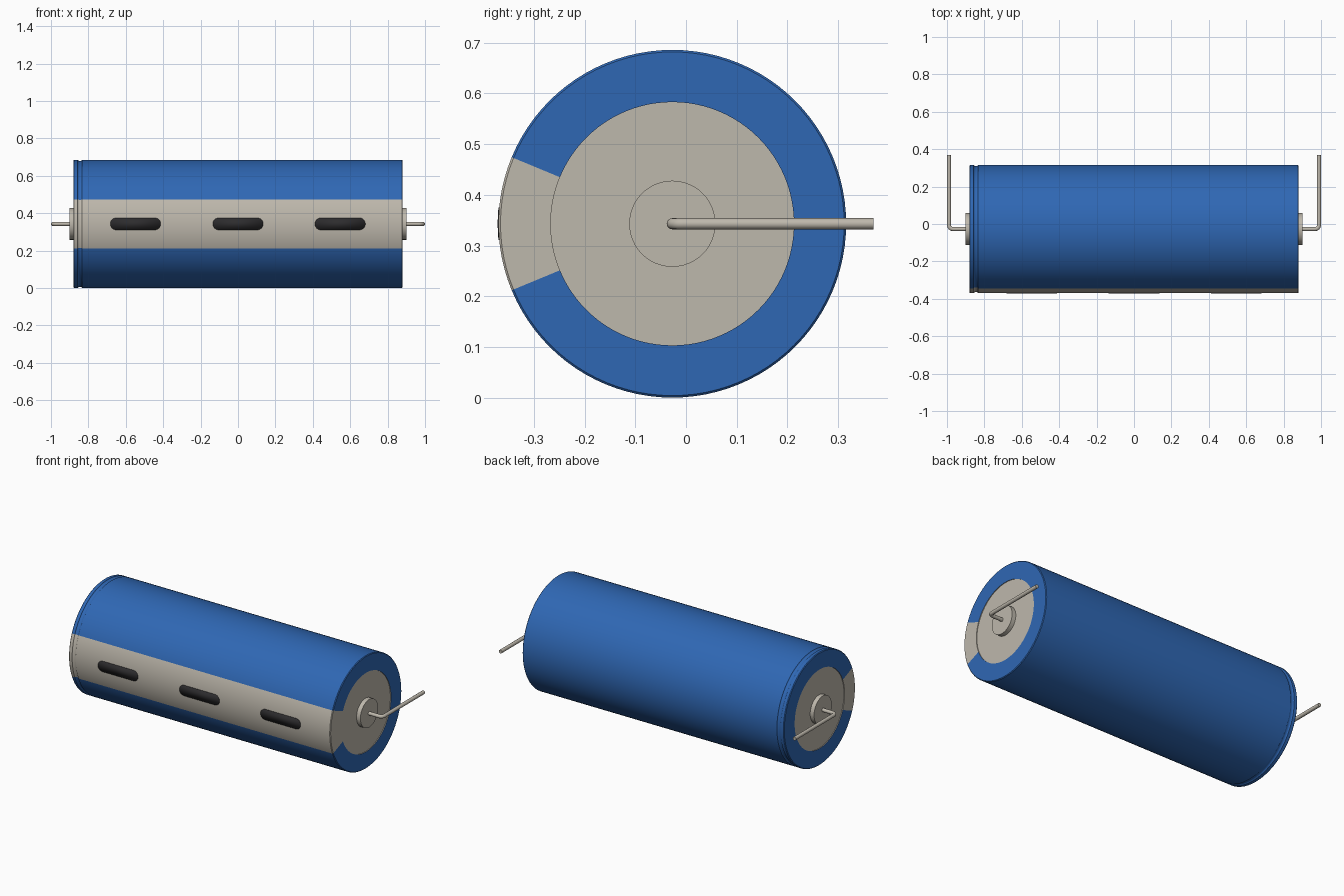
import bpy, bmesh, math
from mathutils import Vector

if "Cube" in bpy.data.objects:
    bpy.data.objects.remove(bpy.data.objects["Cube"])

RADIUS, HALF = 0.343, 0.88
AXIS = Vector((0, -0.027, RADIUS))
STRIPE = math.radians(22.5)
CAP = 0.24


def material(name, rgb):
    m = bpy.data.materials.new(name)
    m.use_nodes = True
    m.diffuse_color = (*rgb, 1)
    m.node_tree.nodes["Principled BSDF"].inputs["Base Color"].default_value = (*rgb, 1)
    return m


blue = material("blue sleeve", (0.028, 0.136, 0.456))
grey = material("warm grey", (0.515, 0.479, 0.413))
black = material("dark mark", (0.026, 0.025, 0.027))


def around(x, r, a):
    """Point at angle a about the long axis; zero faces the front."""
    return AXIS + Vector((x, -r * math.cos(a), r * math.sin(a)))


def finish(name, bm, mats):
    bmesh.ops.recalc_face_normals(bm, faces=bm.faces)
    mesh = bpy.data.meshes.new(name)
    bm.to_mesh(mesh)
    bm.free()
    for m in mats:
        mesh.materials.append(m)
    ob = bpy.data.objects.new(name, mesh)
    bpy.context.collection.objects.link(ob)
    bpy.ops.object.select_all(action="DESELECT")
    ob.select_set(True)
    bpy.context.view_layer.objects.active = ob
    bpy.ops.object.shade_smooth_by_angle(angle=math.radians(35))
    return ob


def lathe(name, profile, mats, seg=96, rule=None):
    """Spin (x, radius) points about the long axis; both ends are closed."""
    bm = bmesh.new()
    rings = [[bm.verts.new(around(x, r, math.tau * i / seg)) for i in range(seg)]
             for x, r in profile]
    for a, b in zip(rings, rings[1:]):
        for i in range(seg):
            j = (i + 1) % seg
            bm.faces.new((a[i], a[j], b[j], b[i]))
    bm.faces.new(rings[0])
    bm.faces.new(rings[-1])
    if rule:
        for f in bm.faces:
            f.material_index = rule(f.calc_center_median() - AXIS)
    return finish(name, bm, mats)


# Can with sleeve, crimp groove near one end and slightly sunken end discs
def can_colour(p):
    if math.hypot(p.y, p.z) < CAP + 0.001:
        return 1
    return int(abs(math.atan2(p.z, -p.y)) < STRIPE)


sunk, lip = HALF - 0.004, HALF - 0.004
groove = [(-0.845 + 0.012 * math.cos(t), RADIUS - 0.006 * math.sin(t))
          for t in (math.pi * (1 - k / 8) for k in range(9))]
lathe("can_body",
      [(-sunk, CAP), (-HALF, CAP), (-HALF, RADIUS - 0.004), (-lip, RADIUS)]
      + groove
      + [(lip, RADIUS), (HALF, RADIUS - 0.004), (HALF, CAP), (sunk, CAP)],
      [blue, grey], rule=can_colour)


# Polarity marks: thin rounded plates wrapped on the stripe
def mark(name, cx, length=0.27, height=0.064):
    bm = bmesh.new()
    h, n = height / 2, 12
    rows = []
    for k in range(n + 1):
        t = math.pi * (k / n - 0.5)
        z = h * math.sin(t)
        half = length / 2 - h + h * max(math.cos(t), 0.02)
        a = math.asin(z / RADIUS)
        rows.append([bm.verts.new(around(cx + s * half, RADIUS + 0.0015, a)) for s in (-1, 1)])
    for a, b in zip(rows, rows[1:]):
        bm.faces.new((a[0], a[1], b[1], b[0]))
    ob = finish(name, bm, [black])
    solid = ob.modifiers.new("thickness", "SOLIDIFY")
    solid.thickness = 0.003


for label, cx in (("right", -0.548), ("middle", 0), ("left", 0.546)):
    mark(label + "_polarity_mark", cx)


# Bent wire lead, as a round curve converted to a mesh
def lead(name, side):
    wire, bend, out = 0.011, 0.022, 0.989
    path = [Vector((0.87, 0, 0))]
    for k in range(9):
        t = math.pi / 2 * k / 8
        path.append(Vector((out - bend + bend * math.sin(t), bend - bend * math.cos(t), 0)))
    path.append(Vector((out, 0.37 - AXIS.y, 0)))
    curve = bpy.data.curves.new(name, "CURVE")
    curve.dimensions = "3D"
    curve.bevel_depth = wire
    curve.bevel_resolution = 6
    curve.use_fill_caps = True
    spline = curve.splines.new("POLY")
    spline.points.add(len(path) - 1)
    for point, p in zip(spline.points, path):
        point.co = (side * p.x, p.y + AXIS.y, p.z + AXIS.z, 1)
    curve.materials.append(grey)
    ob = bpy.data.objects.new(name, curve)
    bpy.context.collection.objects.link(ob)
    bpy.ops.object.select_all(action="DESELECT")
    ob.select_set(True)
    bpy.context.view_layer.objects.active = ob
    bpy.ops.object.convert(target="MESH")
    bpy.ops.object.shade_smooth_by_angle(angle=math.radians(40))


# Terminal boss and lead at each end
for label, side in (("left", 1), ("right", -1)):
    lathe(label + "_terminal_boss",
          [(side * 0.87, 0.085), (side * 0.902, 0.085)], [grey], seg=48)
    lead(label + "_wire_lead", side)
